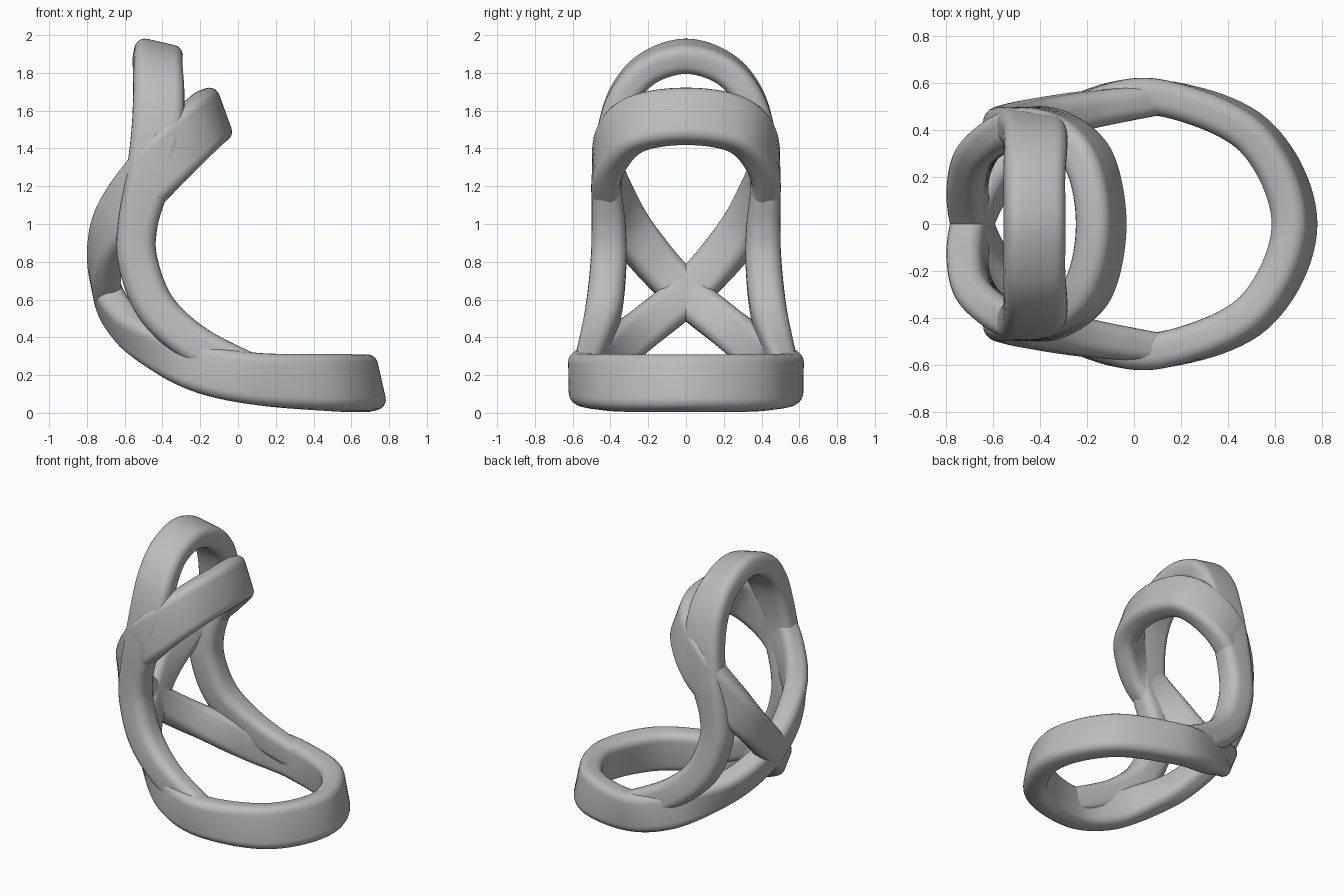
import bpy, bmesh, math
from mathutils import Vector

if "Cube" in bpy.data.objects:
    bpy.data.objects.remove(bpy.data.objects["Cube"], do_unlink=True)

grey = bpy.data.materials.new("plain_grey")
grey.use_nodes = True
GREY = (0.5, 0.5, 0.5, 1)
grey.diffuse_color = GREY
grey.node_tree.nodes["Principled BSDF"].inputs["Base Color"].default_value = GREY


def mirror(p):
    """Reflect a station (position, outward, width, thickness) in y."""
    pos, out, w, t = p
    return (Vector((pos[0], -pos[1], pos[2])), Vector((out[0], -out[1], out[2])), w, t)


def station(x, y, z, out, w=0.3, t=0.155):
    return (Vector((x, y, z)), Vector(out), w, t)


def spline(a, b, c, d, u):
    return 0.5 * (2 * b + (c - a) * u + (2 * a - 5 * b + 4 * c - d) * u * u
                  + (3 * b - a - 3 * c + d) * u ** 3)


def section(w, t, steps=5):
    """Rounded rectangle as (outward, across) offsets."""
    r = 0.36 * min(w, t)
    pts = []
    for i, (sx, sy) in enumerate(((1, 1), (-1, 1), (-1, -1), (1, -1))):
        for k in range(steps + 1):
            a = math.pi / 2 * (i + k / steps)
            pts.append((sx * (t / 2 - r) + r * math.cos(a),
                        sy * (w / 2 - r) + r * math.sin(a)))
    return pts


def sweep(name, stations, closed, steps=12):
    n = len(stations)

    def at(i):
        return stations[i % n] if closed else stations[max(0, min(n - 1, i))]

    samples = []
    for i in range(n if closed else n - 1):
        quad = [at(i + k) for k in (-1, 0, 1, 2)]
        for s in range(steps):
            samples.append([spline(*[q[k] for q in quad], s / steps) for k in range(4)])
    if not closed:
        samples.append(list(stations[-1]))
    m = len(samples)
    bm = bmesh.new()
    rings = []
    for i, (pos, out, w, t) in enumerate(samples):
        if closed:
            tan = samples[(i + 1) % m][0] - samples[i - 1][0]
        else:
            tan = samples[min(i + 1, m - 1)][0] - samples[max(i - 1, 0)][0]
        tan.normalize()
        out = (out - tan * out.dot(tan)).normalized()
        across = tan.cross(out)
        rings.append([bm.verts.new(pos + out * a + across * b) for a, b in section(w, t)])
    for i in range(m if closed else m - 1):
        r0, r1 = rings[i], rings[(i + 1) % m]
        for j in range(len(r0)):
            k = (j + 1) % len(r0)
            bm.faces.new((r0[j], r0[k], r1[k], r1[j]))
    if not closed:
        bm.faces.new(rings[0])
        bm.faces.new(rings[-1])
    bmesh.ops.recalc_face_normals(bm, faces=bm.faces)
    mesh = bpy.data.meshes.new(name)
    bm.to_mesh(mesh)
    bm.free()
    mesh.materials.append(grey)
    obj = bpy.data.objects.new(name, mesh)
    bpy.context.collection.objects.link(obj)
    bpy.ops.object.select_all(action="DESELECT")
    obj.select_set(True)
    bpy.context.view_layer.objects.active = obj
    bpy.ops.object.shade_smooth_by_angle(angle=math.radians(40))


# Figure-eight band: base ring, back crossing, upper ring
base = [
    station(0.685, 0, 0.157, (0.97, 0, 0.22)),
    station(0.51, 0.38, 0.16, (0.7, 0.7, 0.15)),
    station(0.1, 0.54, 0.18, (0, 1, 0), 0.275),
    station(-0.2, 0.49, 0.24, (-0.1, 1, -0.05), 0.26),
    station(-0.45, 0.34, 0.36, (-0.5, 0.75, -0.3), 0.23),
    station(-0.6, 0.19, 0.475, (-0.75, 0.45, -0.4), 0.22),
]
crossing = [station(-0.69, 0, 0.63, (-1, 0, -0.15), 0.22)]
upper = [
    station(-0.705, 0.19, 0.83, (-0.9, 0.4, 0), 0.23),
    station(-0.63, 0.34, 1.04, (-0.6, 0.8, 0), 0.26),
    station(-0.42, 0.42, 1.3, (0, 1, 0)),
    station(-0.21, 0.3, 1.51, (0.65, 0.75, 0.2)),
    station(-0.14, 0, 1.57, (0.94, 0, 0.34)),
]
half = base + crossing + [mirror(p) for p in upper]
sweep("crossed_band", half + [mirror(p) for p in half[-2:0:-1]], True)

# Top hoop with legs that run down into the base ring
hoop = [
    station(-0.425, 0, 1.888, (0.22, 0, 0.97), 0.26),
    station(-0.425, 0.2, 1.825, (0.15, 0.5, 0.8), 0.26),
    station(-0.42, 0.33, 1.68, (0.05, 0.85, 0.5), 0.27),
    station(-0.43, 0.395, 1.48, (0, 1, 0.2), 0.27),
    station(-0.475, 0.42, 1.24, (0, 1, 0), 0.24),
    station(-0.53, 0.41, 1.0, (0, 1, 0), 0.21, 0.18),
    station(-0.53, 0.41, 0.8, (0, 1, 0), 0.21, 0.19),
    station(-0.43, 0.435, 0.55, (0, 1, 0), 0.21, 0.19),
    station(-0.21, 0.485, 0.355, (0, 1, 0), 0.2, 0.16),
    station(0.12, 0.535, 0.2, (0, 1, 0), 0.18, 0.13),
]
sweep("top_hoop", [mirror(p) for p in hoop[:0:-1]] + hoop, False)
